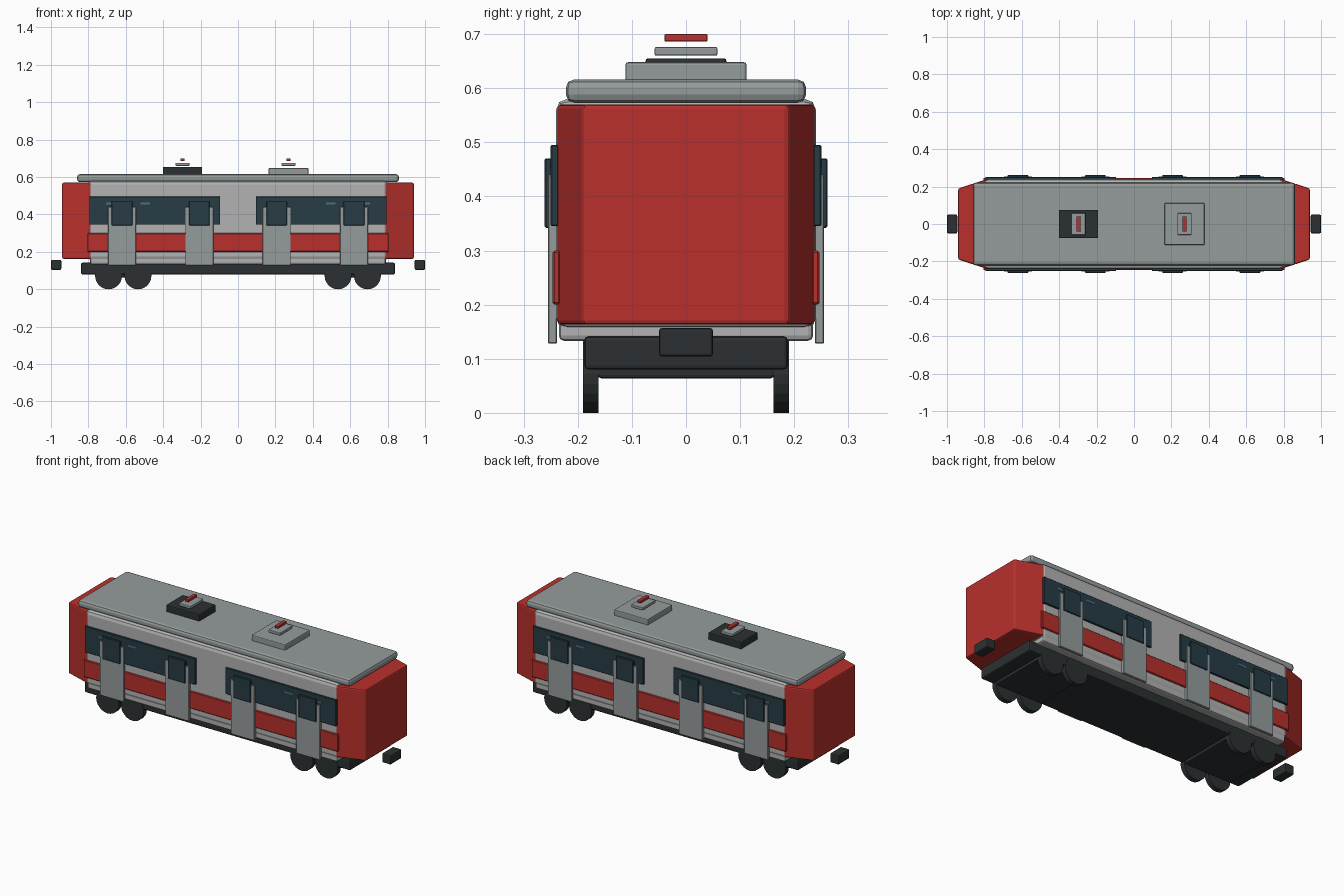
import bpy, bmesh, math
from mathutils import Matrix

if "Cube" in bpy.data.objects:
    bpy.data.objects.remove(bpy.data.objects["Cube"])


def material(name, r, g, b):
    m = bpy.data.materials.new(name)
    m.diffuse_color = (r, g, b, 1)
    m.use_nodes = True
    m.node_tree.nodes["Principled BSDF"].inputs["Base Color"].default_value = m.diffuse_color
    return m


RED = material("red_paint", 0.48, 0.03, 0.025)
DARK = material("dark_metal", 0.025, 0.03, 0.032)
GLASS = material("dark_glass", 0.02, 0.045, 0.06)
GLINT = material("glass_glint", 0.08, 0.16, 0.22)
PALE = material("pale_body", 0.45, 0.45, 0.45)
GREY = material("grey_panel", 0.3, 0.33, 0.33)


def finish(bm, name, mat, bevel=0, segments=2):
    if bevel:
        bmesh.ops.bevel(bm, geom=bm.edges[:], offset=bevel, segments=segments,
                        profile=0.5, affect='EDGES')
    bmesh.ops.recalc_face_normals(bm, faces=bm.faces[:])
    mesh = bpy.data.meshes.new(name)
    bm.to_mesh(mesh)
    bm.free()
    mesh.materials.append(mat)
    ob = bpy.data.objects.new(name, mesh)
    bpy.context.collection.objects.link(ob)
    return ob


def box(name, x, y, z, mat, bevel=0.004, segments=2):
    """Box from (min, max) ranges on each axis."""
    bm = bmesh.new()
    bmesh.ops.create_cube(bm, size=1)
    for v in bm.verts:
        v.co = [r[0] if c < 0 else r[1] for c, r in zip(v.co, (x, y, z))]
    return finish(bm, name, mat, bevel, segments)


def side_box(name, x, y, z, mat, s, bevel=0.002):
    """Panel on the side wall; s = -1 front, 1 back."""
    return box(name, x, sorted((s * y[0], s * y[1])), z, mat, bevel, 1)


# Body, skirt, roof and chassis
box("body", (-0.80, 0.80), (-0.24, 0.24), (0.155, 0.58), PALE, 0.02)
box("skirt", (-0.79, 0.79), (-0.235, 0.235), (0.133, 0.20), PALE, 0.01)
box("roof", (-0.86, 0.86), (-0.222, 0.222), (0.573, 0.616), GREY, 0.015)
box("chassis", (-0.84, 0.84), (-0.188, 0.188), (0.08, 0.142), DARK, 0.008)

for e in (-1, 1):
    # Tapered end cab
    bm = bmesh.new()
    outline = [(0.785, -0.24), (0.94, -0.19), (0.94, 0.19), (0.785, 0.24)]
    face = bm.faces.new([bm.verts.new((e * x, y, 0.163)) for x, y in outline])
    top = bmesh.ops.extrude_face_region(bm, geom=[face])["geom"]
    for v in top:
        if isinstance(v, bmesh.types.BMVert):
            v.co.z = 0.57
    finish(bm, "end_cab", RED, 0.008)

    # Coupler and bogie
    box("coupler", sorted((e * 0.945, e * 1.0)), (-0.05, 0.05), (0.104, 0.157), DARK, 0.006)
    box("bogie", (e * 0.615 - 0.15, e * 0.615 + 0.15), (-0.163, 0.163), (0.064, 0.10), DARK, 0.006)

    # Wheels
    for x in (0.535, 0.692):
        for s in (-1, 1):
            bm = bmesh.new()
            bmesh.ops.create_cone(bm, cap_ends=True, segments=24, radius1=0.072,
                                  radius2=0.072, depth=0.028,
                                  matrix=Matrix.Translation((e * x, s * 0.176, 0.072))
                                  @ Matrix.Rotation(math.pi / 2, 4, 'X'))
            finish(bm, "wheel", DARK)

for s in (-1, 1):
    # Red stripe along the side
    side_box("side_stripe", (-0.805, 0.805), (0.232, 0.247), (0.20, 0.30), RED, s, 0.004)
    for e in (-1, 1):
        # Window band with small glints
        side_box("window_band", sorted((e * 0.095, e * 0.795)), (0.235, 0.25),
                 (0.345, 0.495), GLASS, s)
        for x in (0.22, 0.495, 0.68):
            side_box("window_glint", (e * x - 0.025, e * x + 0.025), (0.245, 0.2515),
                     (0.453, 0.463), GLINT, s, 0)
        # Doors with raised glass
        for x in (0.207, 0.62):
            c = e * x
            side_box("door", (c - 0.075, c + 0.075), (0.238, 0.255), (0.128, 0.44), GREY, s)
            side_box("door_glass", (c - 0.055, c + 0.055), (0.246, 0.261), (0.342, 0.47), GLASS, s)

# Roof equipment
for c, hx, hy, top, mat in ((-0.297, 0.105, 0.075, 0.655, DARK),
                            (0.27, 0.107, 0.112, 0.648, GREY)):
    box("roof_unit", (c - hx, c + hx), (-hy, hy), (0.612, top), mat, 0.005)
    box("collector_base", (c - 0.037, c + 0.037), (-0.058, 0.058), (0.66, 0.676), GREY, 0.003)
    box("collector_bar", (c - 0.011, c + 0.011), (-0.04, 0.04), (0.686, 0.7), RED, 0.003)
